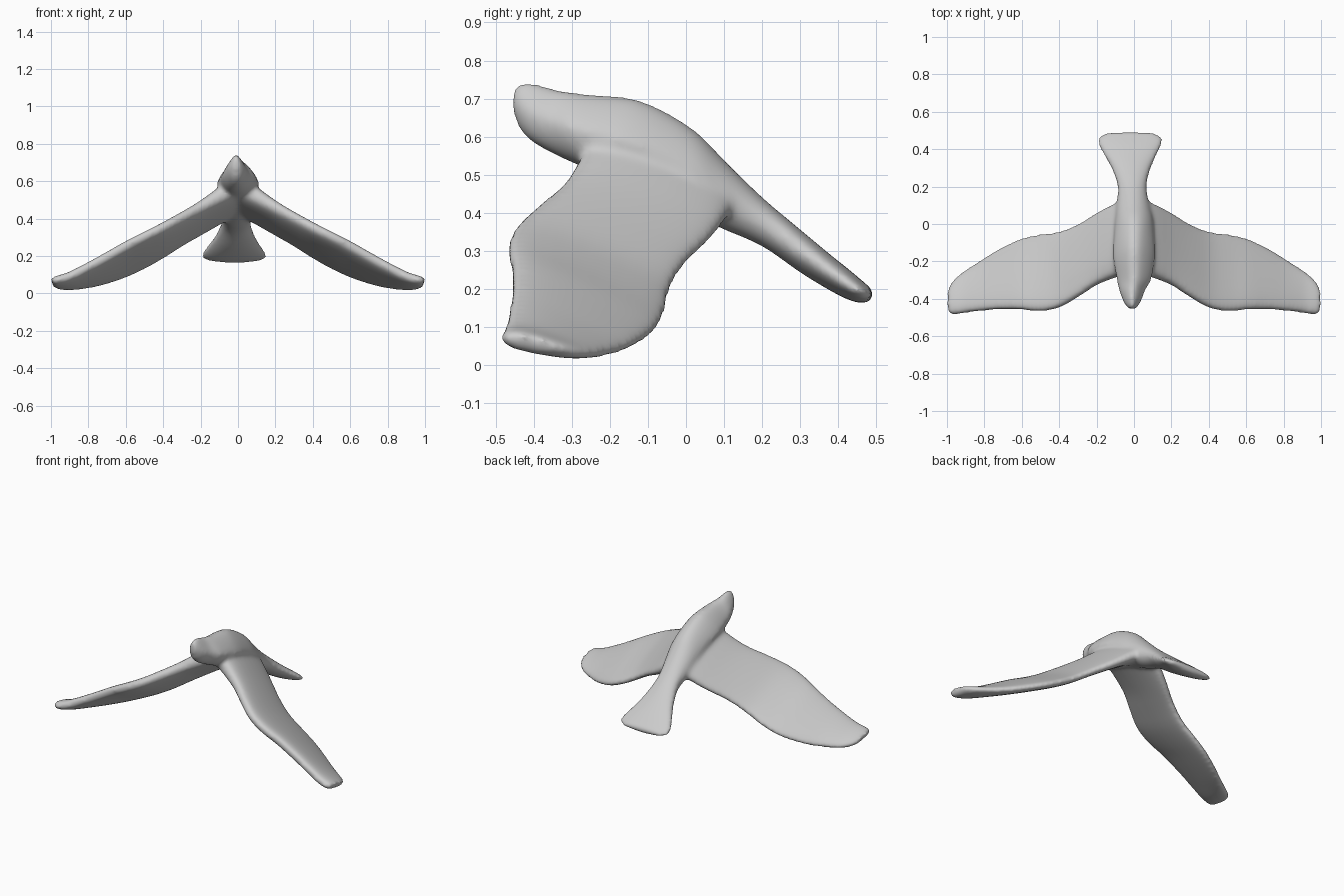
import bpy, bmesh, math
from mathutils import Vector

if "Cube" in bpy.data.objects:
    bpy.data.objects.remove(bpy.data.objects["Cube"], do_unlink=True)

SIDES = 24
STEPS = 3
ANGLES = [2 * math.pi * i / SIDES for i in range(SIDES)]


def flowing(rows):
    """Insert in-between stations along a smooth curve through the rows."""
    out = []
    last = len(rows) - 1
    for i in range(last):
        p0, p1, p2, p3 = rows[max(i - 1, 0)], rows[i], rows[i + 1], rows[min(i + 2, last)]
        for k in range(STEPS):
            t = k / STEPS
            out.append([
                b + 0.5 * t * (c - a + t * (2 * a - 5 * b + 4 * c - d + t * (3 * (b - c) + d - a)))
                for a, b, c, d in zip(p0, p1, p2, p3)])
    return out + [rows[-1]]


def loft(bm, rings):
    """Skin a row of closed rings and cap both ends."""
    rows = [[bm.verts.new(p) for p in ring] for ring in rings]
    for a, b in zip(rows, rows[1:]):
        for i in range(SIDES):
            j = (i + 1) % SIDES
            bm.faces.new((a[i], a[j], b[j], b[i]))
    bm.faces.new(rows[0])
    bm.faces.new(rows[-1])


def soft_power(v, p):
    return math.copysign(abs(v) ** p, v)


def body_ring(y, low, high, half, cx, peak):
    """Upright oval; peak narrows its upper half into a ridge."""
    mid, h = (low + high) / 2, (high - low) / 2
    ring = []
    for a in ANGLES:
        s = math.sin(a)
        ring.append((cx + half * math.cos(a) * (1 - peak * max(s, 0)), y, mid + h * s))
    return ring


def wing_ring(side, x, y_lead, y_trail, z_lead, z_trail, half):
    """Blunt aerofoil, thicker at the leading edge."""
    lead, trail = Vector((x, y_lead, z_lead)), Vector((x, y_trail, z_trail))
    normal = Vector((0.42, 0.28, 0.86)).normalized()
    ring = []
    for a in ANGLES:
        s = (1 - math.cos(a)) / 2
        p = lead.lerp(trail, s) + normal * (half * (1 - 0.3 * s) * soft_power(math.sin(a), 0.65))
        ring.append((side * p.x, p.y, p.z))
    return ring


# Head, body and fanned tail: y, bottom, top, half width, centre x, ridge
BODY = [
    (-0.455, 0.665, 0.728, 0.018, -0.01, 0.3),
    (-0.435, 0.615, 0.744, 0.036, -0.01, 0.4),
    (-0.40, 0.582, 0.742, 0.054, -0.01, 0.45),
    (-0.35, 0.555, 0.728, 0.072, -0.01, 0.45),
    (-0.30, 0.532, 0.717, 0.092, 0.0, 0.45),
    (-0.20, 0.490, 0.708, 0.110, 0.0, 0.4),
    (-0.13, 0.460, 0.699, 0.112, 0.0, 0.4),
    (-0.05, 0.430, 0.664, 0.107, 0.0, 0.35),
    (0.03, 0.390, 0.612, 0.100, 0.0, 0.25),
    (0.10, 0.355, 0.540, 0.090, -0.005, 0.15),
    (0.20, 0.312, 0.442, 0.078, -0.01, 0.0),
    (0.30, 0.243, 0.357, 0.108, -0.015, 0.0),
    (0.38, 0.195, 0.290, 0.150, -0.02, 0.0),
    (0.43, 0.170, 0.250, 0.175, -0.02, 0.0),
    (0.465, 0.163, 0.220, 0.172, -0.02, 0.0),
    (0.492, 0.170, 0.198, 0.125, -0.02, 0.0),
]

# Wing: x, leading y, trailing y, leading z, trailing z, half thickness
WING = [
    (0.00, -0.25, 0.14, 0.590, 0.455, 0.085),
    (0.10, -0.285, 0.11, 0.530, 0.390, 0.068),
    (0.20, -0.325, 0.060, 0.470, 0.325, 0.054),
    (0.30, -0.390, 0.000, 0.415, 0.265, 0.049),
    (0.40, -0.448, -0.038, 0.362, 0.200, 0.047),
    (0.50, -0.468, -0.052, 0.313, 0.142, 0.046),
    (0.60, -0.460, -0.075, 0.262, 0.095, 0.045),
    (0.70, -0.458, -0.12, 0.205, 0.060, 0.043),
    (0.80, -0.464, -0.18, 0.150, 0.036, 0.040),
    (0.90, -0.476, -0.245, 0.098, 0.026, 0.037),
    (0.96, -0.485, -0.29, 0.080, 0.030, 0.034),
    (0.993, -0.478, -0.34, 0.068, 0.042, 0.027),
]

bm = bmesh.new()
loft(bm, [body_ring(*row) for row in flowing(BODY)])
for side in (1, -1):
    loft(bm, [wing_ring(side, *row) for row in flowing(WING)])
bmesh.ops.recalc_face_normals(bm, faces=bm.faces)
mesh = bpy.data.meshes.new("flying_bird")
bm.to_mesh(mesh)
bm.free()
bird = bpy.data.objects.new("flying_bird", mesh)
bpy.context.collection.objects.link(bird)

# Clay grey
grey = bpy.data.materials.new("clay_grey")
grey.use_nodes = True
colour = (0.6, 0.6, 0.6, 1.0)
grey.diffuse_color = colour
bsdf = next(n for n in grey.node_tree.nodes if n.type == "BSDF_PRINCIPLED")
bsdf.inputs["Base Color"].default_value = colour
mesh.materials.append(grey)

# Fuse the parts into one skin and soften the joints
fuse = bird.modifiers.new("fuse", "REMESH")
fuse.mode = "VOXEL"
fuse.voxel_size = 0.011
fuse.use_smooth_shade = True
soften = bird.modifiers.new("soften", "SMOOTH")
soften.factor = 0.5
soften.iterations = 16

bpy.context.view_layer.objects.active = bird
bird.select_set(True)
for name in ("fuse", "soften"):
    bpy.ops.object.modifier_apply(modifier=name)
bpy.ops.object.shade_smooth()
